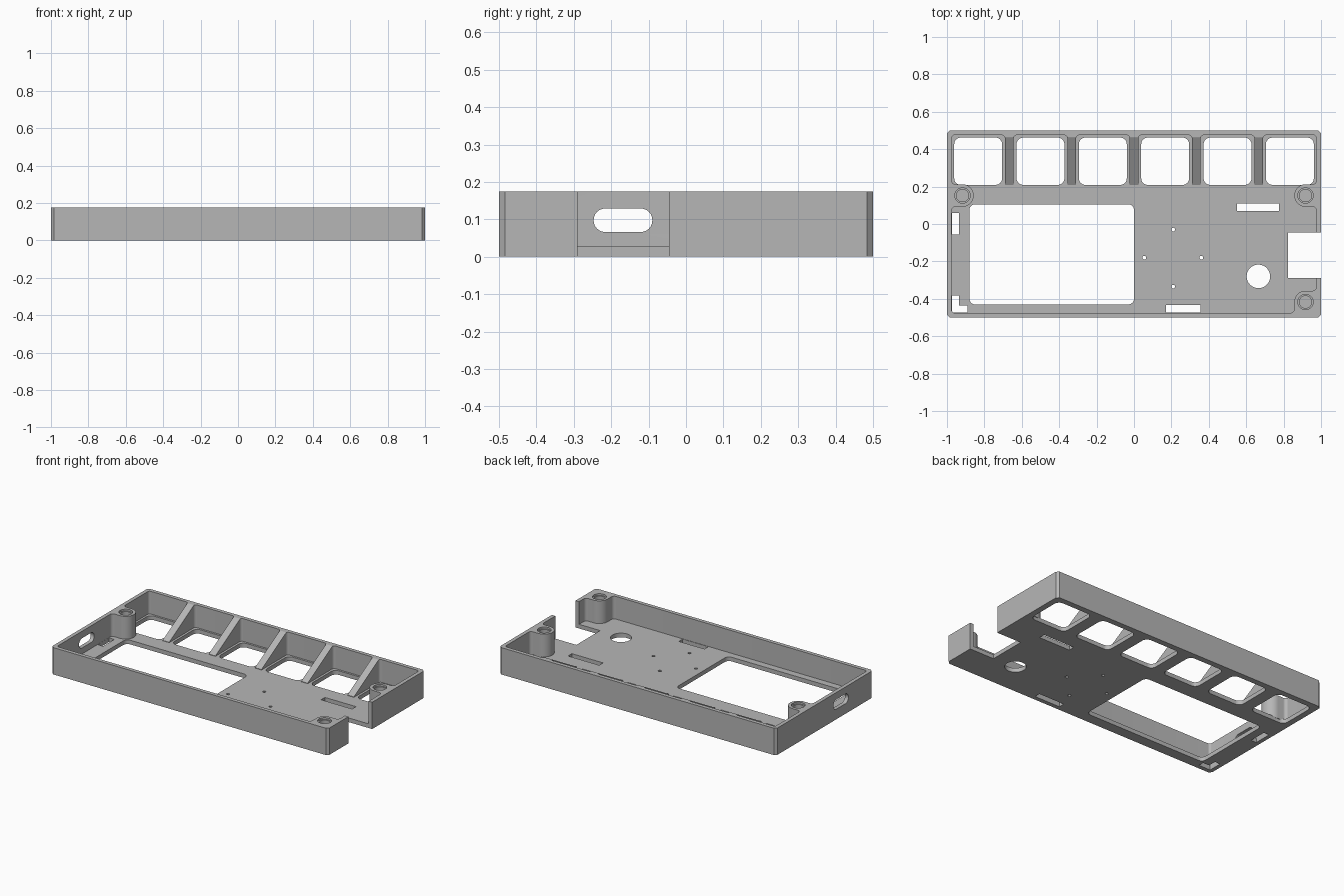
import bpy, bmesh
from math import sin, cos, pi, radians
from mathutils import Matrix

cube = bpy.data.objects.get("Cube")
if cube:
    bpy.data.objects.remove(cube)

grey = bpy.data.materials.new("mid_grey")
grey.use_nodes = True
grey.diffuse_color = (0.47, 0.47, 0.47, 1)
grey.node_tree.nodes["Principled BSDF"].inputs["Base Color"].default_value = (0.47, 0.47, 0.47, 1)

HEIGHT, FLOOR, WALL = 0.175, 0.027, 0.025
IN_X, IN_Y = 1 - WALL, 0.5 - WALL


def arc(cx, cy, r, a0, a1, n=8):
    steps = [radians(a0 + (a1 - a0) * i / n) for i in range(n + 1)]
    return [(cx + r * cos(a), cy + r * sin(a)) for a in steps]


def rect(x0, x1, y0, y1, r=0.0, n=6):
    if not r:
        return [(x0, y0), (x1, y0), (x1, y1), (x0, y1)]
    return (arc(x1 - r, y1 - r, r, 0, 90, n) + arc(x0 + r, y1 - r, r, 90, 180, n)
            + arc(x0 + r, y0 + r, r, 180, 270, n) + arc(x1 - r, y0 + r, r, 270, 360, n))


def circle(x, y, r, n=32):
    return arc(x, y, r, 0, 360, n)[:-1]


def prism(name, outline, low, high, along_x=False):
    """Extrude an outline upward, or a (y, z) outline along x."""
    bm = bmesh.new()
    face = bm.faces.new([bm.verts.new((a, b, low)) for a, b in outline])
    top = bmesh.ops.extrude_face_region(bm, geom=[face])["geom"]
    bmesh.ops.translate(bm, vec=(0, 0, high - low),
                        verts=[g for g in top if isinstance(g, bmesh.types.BMVert)])
    bmesh.ops.remove_doubles(bm, verts=bm.verts, dist=1e-5)
    if along_x:
        turn = Matrix(((0, 0, 1), (1, 0, 0), (0, 1, 0))).to_4x4()
        bmesh.ops.transform(bm, matrix=turn, verts=bm.verts)
    bmesh.ops.recalc_face_normals(bm, faces=bm.faces)
    mesh = bpy.data.meshes.new(name)
    bm.to_mesh(mesh)
    bm.free()
    mesh.materials.append(grey)
    obj = bpy.data.objects.new(name, mesh)
    bpy.context.collection.objects.link(obj)
    return obj


def cut(target, *cutter_args, **options):
    cutter = prism("cutter", *cutter_args, **options)
    mod = target.modifiers.new("cut", 'BOOLEAN')
    mod.operation, mod.solver, mod.object = 'DIFFERENCE', 'EXACT', cutter
    activate(target)
    bpy.ops.object.modifier_apply(modifier=mod.name)
    bpy.data.objects.remove(cutter)


def activate(obj):
    bpy.ops.object.select_all(action='DESELECT')
    obj.select_set(True)
    bpy.context.view_layer.objects.active = obj


# Tray with chamfered corners and a hollow inside
tray = prism("tray", rect(-1, 1, -0.5, 0.5, 0.016, 1), 0, HEIGHT)
cut(tray, rect(-IN_X, IN_X, -IN_Y, IN_Y, 0.015), FLOOR, HEIGHT + 0.1)

# Floor openings: display window, button holes, slots and round holes
key_centres = [-0.8333 + i / 3 for i in range(6)]
openings = [rect(-0.88, 0, -0.43, 0.105, 0.03)]
openings += [rect(x - 0.128, x + 0.128, 0.209, 0.462, 0.035) for x in key_centres]
openings += [
    rect(0.55, 0.775, 0.07, 0.11),
    rect(0.17, 0.355, -0.472, -0.433),
    rect(-0.974, -0.935, -0.055, 0.06),
    [(-0.974, -0.472), (-0.89, -0.472), (-0.89, -0.435),
     (-0.935, -0.435), (-0.935, -0.382), (-0.974, -0.382)],
    circle(0.665, -0.28, 0.063),
]
openings += [circle(x, y, 0.01, 12) for x, y in
             [(0.21, -0.03), (0.055, -0.18), (0.36, -0.18), (0.21, -0.335)]]
for outline in openings:
    cut(tray, outline, -0.1, FLOOR + 0.03)

# Notch in one end wall, rounded slot through the other
cut(tray, rect(0.823, 1.1, -0.29, -0.045), -0.1, HEIGHT + 0.1)
cut(tray, rect(-0.247, -0.09, 0.066, 0.129, 0.031), -1.1, -0.94, along_x=True)

# Sloped ribs between the buttons, left over from one wedge
ribs = prism("sloped_ribs", [(0.209, FLOOR - 0.005), (IN_Y, FLOOR - 0.005), (IN_Y, HEIGHT),
                             (0.465, HEIGHT), (0.209, FLOOR + 0.003)], -IN_X, IN_X, along_x=True)
for x in key_centres:
    cut(ribs, rect(x - 0.1433, x + 0.1433, 0.15, IN_Y + 0.0005, 0.018), 0, HEIGHT + 0.1)

# Screw bosses, flared into the walls
R, F = 0.06, 0.02
BX, W = 0.917, IN_X - 0.917
flare = arc(W - F, R + F, F, 0, -90)
side_profile = flare + arc(0, 0, R, 90, 270, 24) + arc(W - F, -R - F, F, 90, 0)
corner_profile = (flare + arc(0, 0, R, 90, 180, 16)
                  + arc(-R - F, -W + F, F, 0, -90) + [(W, -W)])
bosses = [("left_back_boss", 1, 0.152, side_profile),
          ("right_back_boss", -1, 0.152, side_profile),
          ("left_front_boss", 1, -IN_Y + W, corner_profile)]
parts = [tray, ribs]
for name, side, y, profile in bosses:
    x = side * BX
    boss = prism(name, [(x + side * a, y + b) for a, b in profile], FLOOR - 0.005, HEIGHT)
    cut(boss, circle(x, y, 0.041), HEIGHT - 0.012, HEIGHT + 0.1)
    cut(boss, circle(x, y, 0.033), FLOOR + 0.01, HEIGHT + 0.1)
    parts.append(boss)

for obj in parts:
    activate(obj)
    bpy.ops.object.shade_smooth_by_angle(angle=radians(30))
